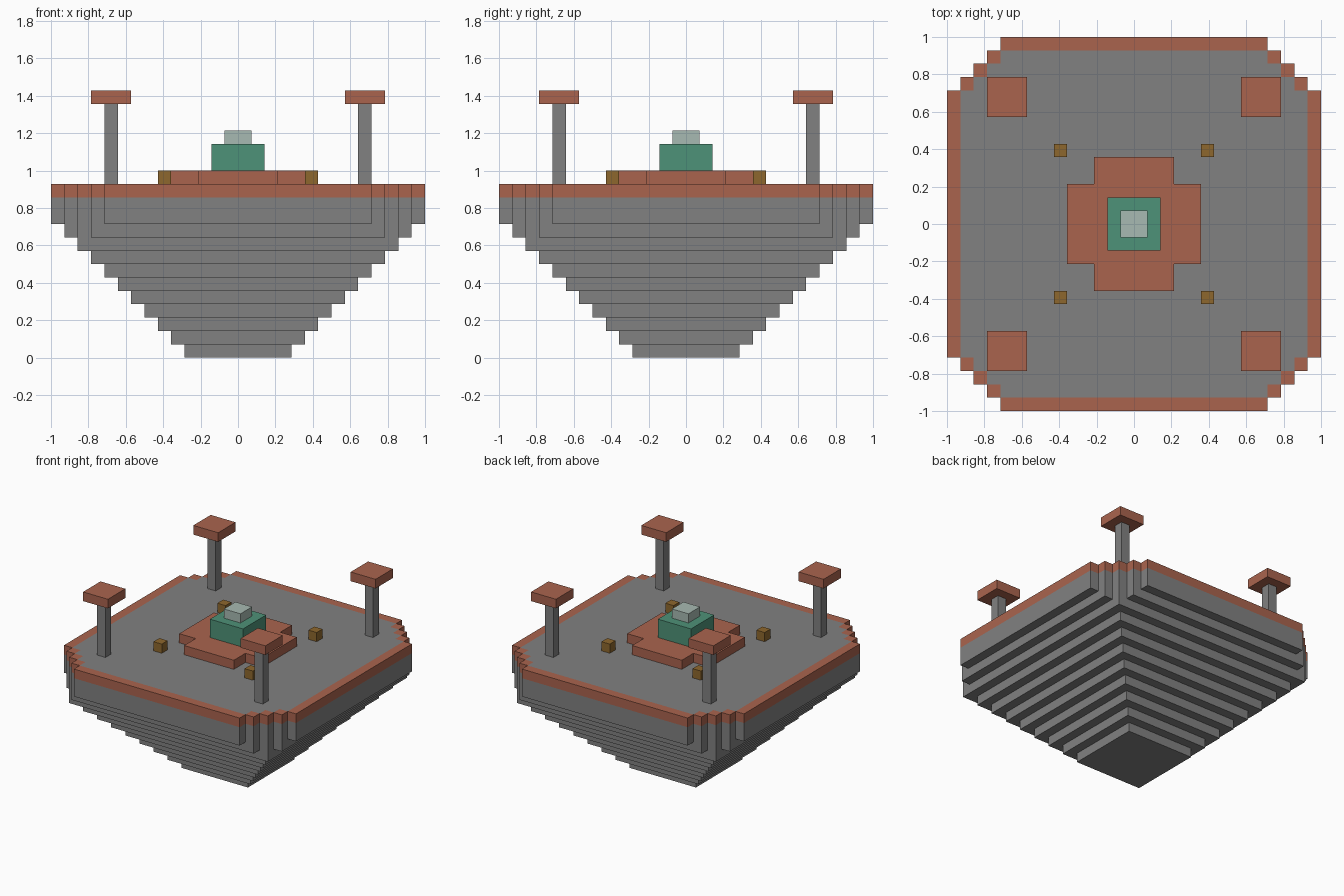
import bpy
import bmesh

U = 1 / 14  # one block

cube = bpy.data.objects.get("Cube")
if cube:
    bpy.data.objects.remove(cube, do_unlink=True)


def material(name, rgb):
    m = bpy.data.materials.new(name)
    m.use_nodes = True
    m.diffuse_color = (*rgb, 1)
    m.node_tree.nodes["Principled BSDF"].inputs["Base Color"].default_value = (*rgb, 1)
    return m


stone = material("grey stone", (0.22, 0.22, 0.22))
clay = material("terracotta", (0.40, 0.127, 0.076))
green = material("green", (0.076, 0.287, 0.188))
pale = material("pale green", (0.39, 0.49, 0.445))
gold = material("dark gold", (0.27, 0.136, 0.026))


def square(cx, cy, r):
    return [(cx - r, cy - r), (cx + r, cy - r), (cx + r, cy + r), (cx - r, cy + r)]


def stepped(corners):
    """Four-fold outline from the outer corners of one quadrant."""
    quad = [corners[0]]
    for a, b in zip(corners, corners[1:]):
        quad += [(b[0], a[1]), b]
    pts = []
    for _ in range(4):
        pts += quad
        quad = [(-y, x) for x, y in quad]
    return pts


def diagonal(half, total):
    """Square of the given half width, its corners cut in block steps."""
    if 2 * half <= total:
        return stepped([(half, half)])
    return stepped([(x, total - x) for x in range(half, total - half - 1, -1)])


def build(name, mat, prisms):
    """One object from prisms given as (outline, bottom, top) in blocks."""
    bm = bmesh.new()
    for outline, z0, z1 in prisms:
        low = [bm.verts.new((x * U, y * U, z0 * U)) for x, y in outline]
        high = [bm.verts.new((x * U, y * U, z1 * U)) for x, y in outline]
        bm.faces.new(low[::-1])
        bm.faces.new(high)
        n = len(low)
        for i in range(n):
            j = (i + 1) % n
            bm.faces.new((low[i], low[j], high[j], high[i]))
    me = bpy.data.meshes.new(name)
    bm.to_mesh(me)
    bm.free()
    me.materials.append(mat)
    ob = bpy.data.objects.new(name, me)
    bpy.context.collection.objects.link(ob)
    return ob


# Inverted stepped base, widening one block per layer
layers = [(diagonal(4 + k, 24), k, k + 1) for k in range(10)]
build("stepped_base", stone, layers + [(diagonal(14, 24), 10, 12)])

# Deck and the border around it
build("deck", stone, [(diagonal(13, 23), 12, 13)])
rim = []
side = [(13, -10), (14, -10), (14, 10), (13, 10)]
steps = [square(12.5 - i, 10.5 + i, 0.5) for i in range(3)]
for _ in range(4):
    rim += [(o, 12, 13) for o in [side] + steps]
    side = [(-y, x) for x, y in side]
    steps = [[(-y, x) for x, y in o] for o in steps]
build("rim", clay, rim)

# Central dais, pedestal and cap
build("dais", clay, [(stepped([(5, 3), (3, 5)]), 13, 14)])
build("pedestal", green, [(square(0, 0, 2), 14, 16)])
build("pedestal_cap", pale, [(square(0, 0, 1), 16, 17)])

# Corner posts with flat caps, and small blocks around the dais
for sx, lr in ((1, "left"), (-1, "right")):
    for sy, fb in ((-1, "front"), (1, "back")):
        tag = f"{fb}_{lr}"
        build(f"post_{tag}", stone, [(square(9.5 * sx, 9.5 * sy, 0.5), 13, 19)])
        build(f"post_cap_{tag}", clay, [(square(9.5 * sx, 9.5 * sy, 1.5), 19, 20)])
        build(f"small_block_{tag}", gold, [(square(5.5 * sx, 5.5 * sy, 0.5), 13, 14)])
